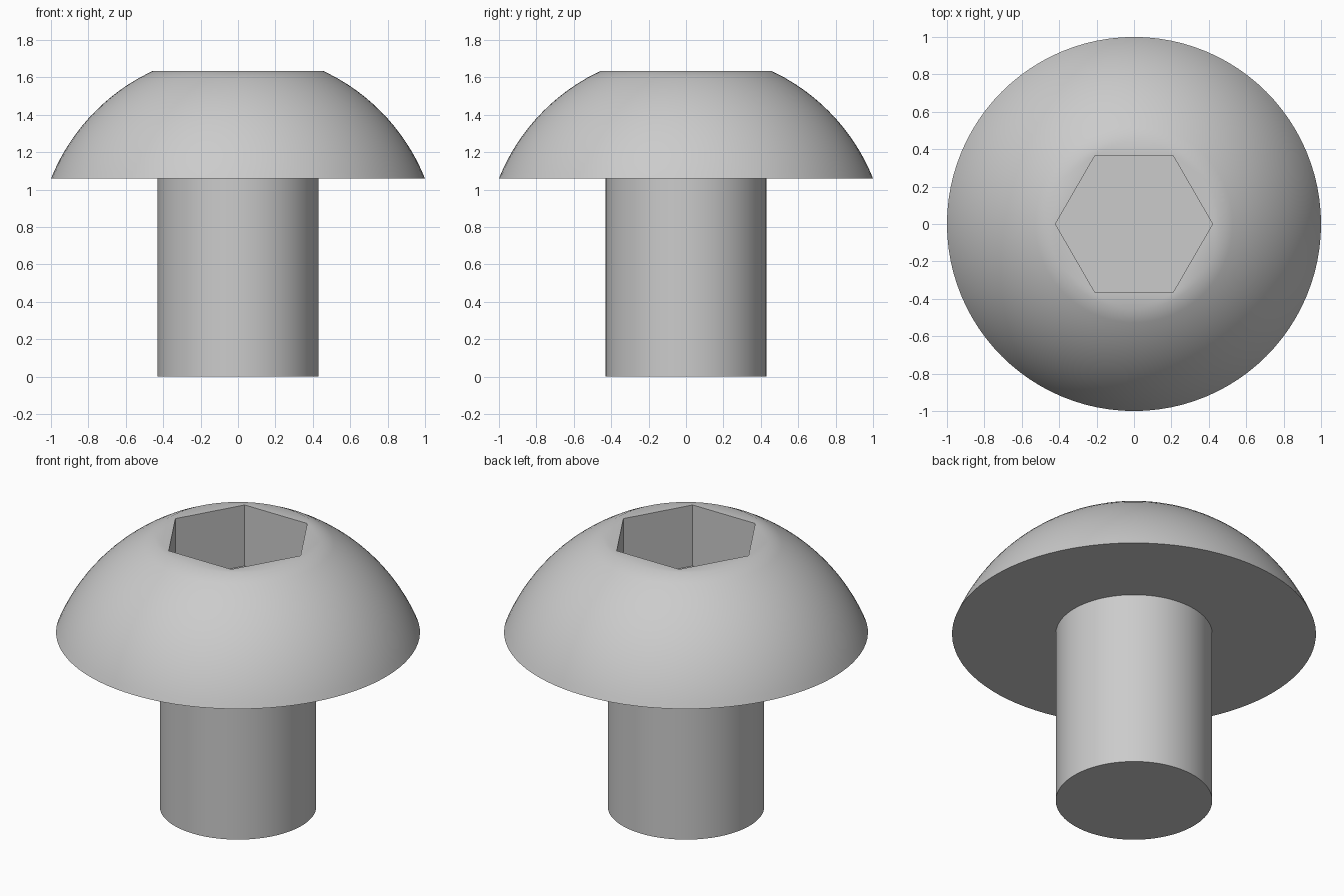
import bpy
import bmesh
from math import sin, cos, pi, sqrt

if "Cube" in bpy.data.objects:
    bpy.data.objects.remove(bpy.data.objects["Cube"], do_unlink=True)

SEGMENTS = 96
SHANK_R, RIM_R, FLAT_R, HEX_R = 0.43, 1.0, 0.457, 0.42
HEAD_Z, TOP_Z, FLOOR_Z = 1.058, 1.634, 1.264

steel = bpy.data.materials.new("grey steel")
steel.use_nodes = True
GREY = (0.6, 0.6, 0.6, 1)
steel.diffuse_color = GREY
steel.node_tree.nodes["Principled BSDF"].inputs["Base Color"].default_value = GREY


def ring(bm, radius, z, count=SEGMENTS):
    angles = [2 * pi * i / count for i in range(count)]
    return [bm.verts.new((radius * cos(a), radius * sin(a), z)) for a in angles]


def skin(bm, lower, upper):
    n = len(lower)
    for i in range(n):
        j = (i + 1) % n
        bm.faces.new((lower[i], lower[j], upper[j], upper[i]))


def finish(bm, name):
    mesh = bpy.data.meshes.new(name)
    bm.to_mesh(mesh)
    bm.free()
    mesh.materials.append(steel)
    obj = bpy.data.objects.new(name, mesh)
    bpy.context.collection.objects.link(obj)
    bpy.ops.object.select_all(action="DESELECT")
    obj.select_set(True)
    bpy.context.view_layer.objects.active = obj
    bpy.ops.object.shade_smooth_by_angle(angle=pi / 6)


# Shank: plain cylinder, open where it meets the head
bm = bmesh.new()
bottom = ring(bm, SHANK_R, 0)
skin(bm, bottom, ring(bm, SHANK_R, HEAD_Z))
bm.faces.new(bottom[::-1])
finish(bm, "shank")

# Head: flat underside and spherical dome
bm = bmesh.new()
centre_z = (TOP_Z**2 + FLAT_R**2 - HEAD_Z**2 - RIM_R**2) / (2 * (TOP_Z - HEAD_Z))
sphere_sq = RIM_R**2 + (HEAD_Z - centre_z) ** 2
previous = ring(bm, SHANK_R, HEAD_Z)
STEPS = 16
for k in range(STEPS + 1):
    z = HEAD_Z + (TOP_Z - HEAD_Z) * k / STEPS
    current = ring(bm, sqrt(sphere_sq - (z - centre_z) ** 2), z)
    skin(bm, previous, current)
    previous = current

# Hexagonal socket: walls and floor facing inward
hex_top = ring(bm, HEX_R, TOP_Z, 6)
hex_floor = ring(bm, HEX_R, FLOOR_Z, 6)
skin(bm, hex_top, hex_floor)
bm.faces.new(hex_floor)

# Flat land between the dome and the socket
edges = [bm.edges.get((loop[i - 1], loop[i]))
         for loop in (previous, hex_top) for i in range(len(loop))]
bmesh.ops.triangle_fill(bm, edges=edges, use_beauty=True, normal=(0, 0, 1))
bmesh.ops.recalc_face_normals(bm, faces=bm.faces)
finish(bm, "head")
